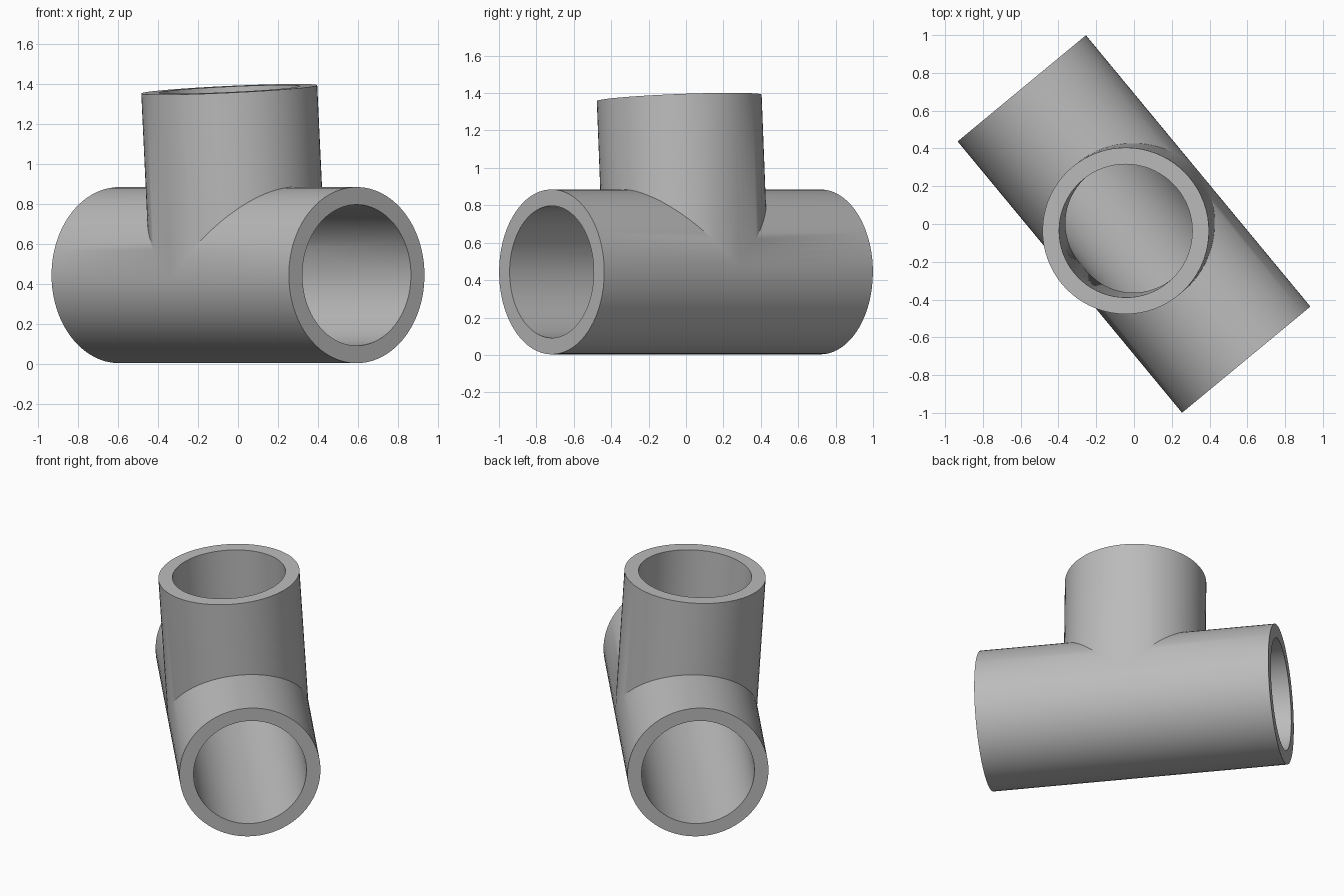
import bpy
import bmesh
from math import sin, cos, pi, radians

cube = bpy.data.objects.get("Cube")
if cube:
    bpy.data.objects.remove(cube)

REACH = 0.932      # centre to each open end
OUTER, INNER = 0.441, 0.353
AXIS_HEIGHT = 0.444
STEPS = 72

grey = bpy.data.materials.new("plain grey")
grey.use_nodes = True
colour = (0.5, 0.5, 0.5, 1)
grey.diffuse_color = colour
grey.node_tree.nodes["Principled BSDF"].inputs["Base Color"].default_value = colour

bm = bmesh.new()


def face(*points):
    """Add a polygon, dropping repeated corners."""
    corners = []
    for p in points:
        if all(sum(abs(a - b) for a, b in zip(p, q)) > 1e-6 for q in corners):
            corners.append(p)
    if len(corners) > 2:
        bm.faces.new([bm.verts.new(p) for p in corners])


def ring_point(radius, i):
    angle = 2 * pi * i / STEPS
    return radius * cos(angle), radius * sin(angle)


def tee_wall(radius):
    """Equal pipes crossing: the seam lies where |x| equals height."""
    for i in range(STEPS):
        (y0, z0), (y1, z1) = ring_point(radius, i), ring_point(radius, i + 1)
        s0, s1 = max(z0, 0), max(z1, 0)
        for side in (-1, 1):
            # Run pipe, from the seam to the open end
            face((side * s0, y0, z0), (side * REACH, y0, z0),
                 (side * REACH, y1, z1), (side * s1, y1, z1))
            # Branch pipe, from the seam to the top
            if i < STEPS // 2:
                face((side * s0, y0, s0), (side * s0, y0, REACH),
                     (side * s1, y1, REACH), (side * s1, y1, s1))


tee_wall(OUTER)
tee_wall(INNER)

# Flat rims at the three openings
for i in range(STEPS):
    rim = [ring_point(OUTER, i), ring_point(OUTER, i + 1),
           ring_point(INNER, i + 1), ring_point(INNER, i)]
    for end in (-REACH, REACH):
        face(*[(end, a, b) for a, b in rim])
    face(*[(b, a, REACH) for a, b in rim])

bmesh.ops.remove_doubles(bm, verts=bm.verts, dist=1e-5)
bmesh.ops.recalc_face_normals(bm, faces=bm.faces)

mesh = bpy.data.meshes.new("pipe_tee")
bm.to_mesh(mesh)
bm.free()
mesh.materials.append(grey)
tee = bpy.data.objects.new("pipe_tee", mesh)
bpy.context.collection.objects.link(tee)

# Turned diagonally and rolled slightly about the run
tee.location = (0, 0, AXIS_HEIGHT)
tee.rotation_euler = (radians(3.5), 0, radians(-50.4))

bpy.ops.object.select_all(action="DESELECT")
tee.select_set(True)
bpy.context.view_layer.objects.active = tee
bpy.ops.object.shade_smooth_by_angle(angle=radians(30))
